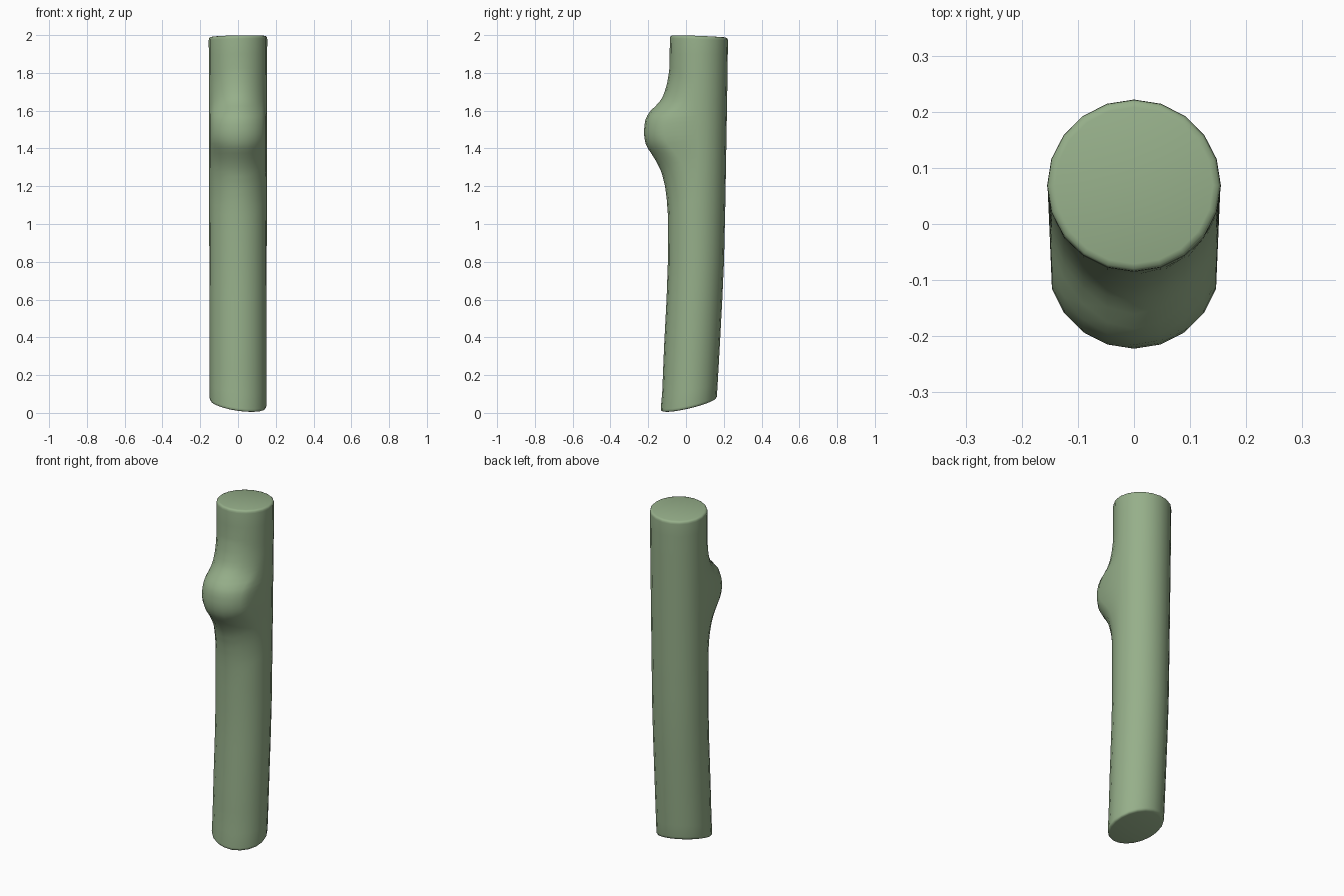
import bpy, bmesh, math

if "Cube" in bpy.data.objects:
    bpy.data.objects.remove(bpy.data.objects["Cube"])

SIDES = 20
# height, trunk front y, trunk back y
TRUNK = [(0, -0.135, 0.163), (0.1, -0.126, 0.168), (0.35, -0.116, 0.18), (0.6, -0.103, 0.192),
         (0.8, -0.096, 0.201), (1.1, -0.096, 0.208), (1.5, -0.092, 0.215), (1.8, -0.088, 0.22),
         (2.0, -0.085, 0.222)]
# height, how far the knot sticks out of the trunk front
KNOT = [(0, 0), (1.05, 0), (1.13, 0.006), (1.2, 0.016), (1.27, 0.034), (1.32, 0.057), (1.37, 0.088),
        (1.40, 0.109), (1.43, 0.123), (1.47, 0.13), (1.51, 0.13), (1.55, 0.124), (1.59, 0.107),
        (1.615, 0.08), (1.645, 0.051), (1.68, 0.03), (1.74, 0.012), (1.82, 0), (3, 0)]


def lerp_table(table, z, col):
    for a, b in zip(table, table[1:]):
        if z <= b[0]:
            f = (z - a[0]) / (b[0] - a[0])
            return a[col] + (b[col] - a[col]) * f
    return table[-1][col]


# rows along the trunk: (height, inset), with rounded rims at both ends
rows = [(0, 0.014), (0.003, 0.005), (0.009, 0.001), (0.018, 0)]
rows += [(z, 0) for z in (0.1, 0.22, 0.35, 0.6, 0.8, 0.95, 1.05)]
rows += [(1.1 + 0.025 * i, 0) for i in range(30)]
rows += [(1.9, 0), (1.982, 0), (1.991, 0.001), (1.997, 0.005), (2.0, 0.014)]

bm = bmesh.new()
rings = []
for h, inset in rows:
    front, back = lerp_table(TRUNK, h, 1), lerp_table(TRUNK, h, 2)
    cy, ry = (front + back) / 2, (back - front) / 2 - inset
    rx = 0.150 + 0.0025 * h - inset
    ring = []
    for i in range(SIDES):
        a = 2 * math.pi * i / SIDES
        x, y = rx * math.cos(a), cy + ry * math.sin(a)
        # slanted cut at the foot, slight slant at the top
        z = h + (0.042 - 0.14 * x + 0.23 * (y - 0.015)) * max(0, 1 - h / 0.5)
        z += (-0.007 + 0.02 * x - 0.04 * (y - 0.07)) * max(0, (h - 1.85) / 0.15)
        # knot: push the front half forward, shorter towards the sides
        if math.sin(a) < -0.01:
            zz = 1.49 + (h - 1.49) * (1 + 0.35 * math.cos(a) ** 2)
            y -= lerp_table(KNOT, zz, 1)
        ring.append(bm.verts.new((x, y, z)))
    rings.append(ring)

for lo, hi in zip(rings, rings[1:]):
    for i in range(SIDES):
        j = (i + 1) % SIDES
        bm.faces.new((lo[i], lo[j], hi[j], hi[i]))
bm.faces.new(rings[0][::-1])
bm.faces.new(rings[-1])

mesh = bpy.data.meshes.new("log")
bm.to_mesh(mesh)
bm.free()
log = bpy.data.objects.new("log", mesh)
bpy.context.collection.objects.link(log)

mat = bpy.data.materials.new("sage green")
mat.diffuse_color = (0.305, 0.429, 0.254, 1)
mat.use_nodes = True
mat.node_tree.nodes["Principled BSDF"].inputs["Base Color"].default_value = mat.diffuse_color
mesh.materials.append(mat)

bpy.context.view_layer.objects.active = log
log.select_set(True)
bpy.ops.object.shade_smooth_by_angle(angle=math.radians(60))
